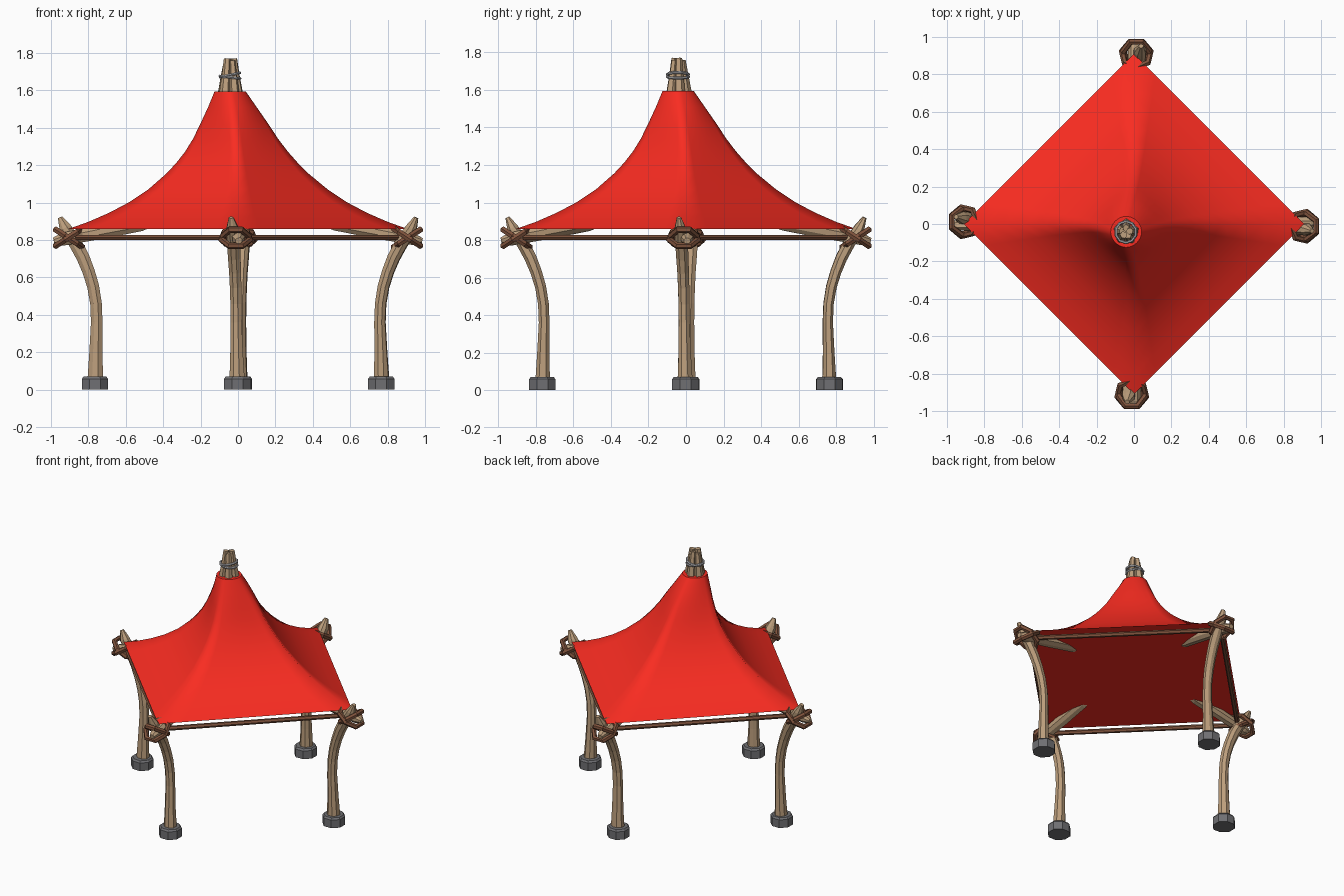
import bpy, bmesh, math, random
from mathutils import Vector

if "Cube" in bpy.data.objects:
    bpy.data.objects.remove(bpy.data.objects["Cube"])

random.seed(4)


def material(name, rgb):
    m = bpy.data.materials.new(name)
    m.diffuse_color = (*rgb, 1)
    m.use_nodes = True
    m.node_tree.nodes["Principled BSDF"].inputs["Base Color"].default_value = m.diffuse_color
    return m


RED = material("red_cloth", (0.95, 0.025, 0.015))
WOOD = material("tan_wood", (0.5, 0.34, 0.2))
ROPE = material("brown_rope", (0.21, 0.085, 0.045))
STONE = material("grey_stone", (0.16, 0.16, 0.17))
WIRE = material("grey_wire", (0.45, 0.45, 0.47))


def finish(name, bm, mat, turn=0):
    bmesh.ops.recalc_face_normals(bm, faces=bm.faces)
    me = bpy.data.meshes.new(name)
    bm.to_mesh(me)
    bm.free()
    ob = bpy.data.objects.new(name, me)
    ob.rotation_euler.z = turn
    bpy.context.collection.objects.link(ob)
    me.materials.append(mat)
    return ob


def bridge(bm, a, b):
    n = len(a)
    for i in range(n):
        bm.faces.new((a[i], a[(i + 1) % n], b[(i + 1) % n], b[i]))


def tube(name, pts, radii, mat, ref, sides=8, rough=0.0, closed=False, turn=0):
    """Faceted tube along a path; rough gives lengthwise grooves."""
    bm = bmesh.new()
    pts = [Vector(p) for p in pts]
    ref, n = Vector(ref), len(pts)
    groove = [1 + random.uniform(-rough, rough) for _ in range(sides)]
    rings = []
    for k, p in enumerate(pts):
        if closed:
            t = pts[(k + 1) % n] - pts[k - 1]
        else:
            t = pts[min(k + 1, n - 1)] - pts[max(k - 1, 0)]
        t.normalize()
        u = (ref - t * ref.dot(t)).normalized()
        v = t.cross(u)
        r = radii[k] if isinstance(radii, (list, tuple)) else radii
        ring = []
        for i in range(sides):
            a = math.tau * (i + 0.5) / sides
            ring.append(bm.verts.new(p + (u * math.cos(a) + v * math.sin(a)) * r * groove[i]))
        rings.append(ring)
    for a, b in zip(rings, rings[1:]):
        bridge(bm, a, b)
    if closed:
        bridge(bm, rings[-1], rings[0])
    else:
        bm.faces.new(rings[0])
        bm.faces.new(rings[-1])
    return finish(name, bm, mat, turn)


def lashing(name, centre, rx, ry, tilt, mat, thick, n=7, turn=0):
    """Angular rope ring, tilted about the y axis."""
    c, s = math.cos(tilt), math.sin(tilt)
    pts = []
    for i in range(n):
        a = math.tau * (i + 0.5) / n
        x, y = rx * math.cos(a), ry * math.sin(a)
        pts.append(Vector(centre) + Vector((x * c, y, x * s)))
    return tube(name, pts, thick, mat, (-s, 0, c), sides=6, closed=True, turn=turn)


# canopy: square hem rising to a round collar, (radius, height, squareness, shift)
profile = [(0.91, 0.858, 1, 0), (0.80, 0.897, 1, 0), (0.69, 0.945, 1, 0),
           (0.58, 1.003, 1, 0), (0.48, 1.07, 1, 0), (0.38, 1.155, 0.97, -0.003),
           (0.325, 1.212, 0.94, -0.005), (0.275, 1.272, 0.9, -0.008),
           (0.228, 1.34, 0.82, -0.013), (0.185, 1.415, 0.7, -0.019),
           (0.13, 1.51, 0.4, -0.03), (0.083, 1.595, 0.05, -0.042)]
bm = bmesh.new()
rings = []
for r, z, square, shift in profile:
    ring = []
    for i in range(32):
        q, f = divmod(i, 8)
        f /= 8
        a0, a1 = q * math.pi / 2, (q + 1) * math.pi / 2
        flat = Vector((math.cos(a0), math.sin(a0))).lerp(Vector((math.cos(a1), math.sin(a1))), f)
        a = a0 + f * math.pi / 2
        p = Vector((math.cos(a), math.sin(a))).lerp(flat, square) * r
        ring.append(bm.verts.new((p.x + shift, p.y + shift, z)))
    rings.append(ring)
for a, b in zip(rings, rings[1:]):
    bridge(bm, a, b)
for f in bm.faces:
    f.smooth = True
# flat underside and collar cap, with crisp borders
for ring in (rings[0], rings[-1]):
    cap = bm.faces.new(ring)
    for e in cap.edges:
        e.smooth = False
finish("canopy", bm, RED)

# four identical corners, each turned a quarter
for k in range(4):
    turn = k * math.pi / 2
    # curved post with a cut tip
    tube(f"post_{k}",
         [(0.765, -0.008, 0.06), (0.762, -0.01, 0.2), (0.757, -0.012, 0.36), (0.761, -0.013, 0.46),
          (0.776, -0.015, 0.55), (0.8, -0.018, 0.63), (0.83, -0.022, 0.705),
          (0.87, -0.026, 0.78), (0.925, -0.032, 0.862), (0.952, -0.038, 0.92)],
         [0.043, 0.036, 0.032, 0.032, 0.033, 0.034, 0.036, 0.037, 0.034, 0.013],
         WOOD, (0, 1, 0), rough=0.12, turn=turn)
    # stake reaching in under the canopy, its tip lost in the cloth
    tube(f"stake_{k}",
         [(0.985, 0.005, 0.795), (0.94, 0.004, 0.804), (0.72, 0, 0.847), (0.52, 0, 0.884), (0.45, 0, 0.895)],
         [0.018, 0.034, 0.038, 0.036, 0.02], WOOD, (0, 1, 0), rough=0.12, turn=turn)
    # stone foot
    tube(f"stone_foot_{k}",
         [(0.765, -0.003, 0), (0.765, -0.003, 0.058), (0.765, -0.003, 0.07)],
         [0.076, 0.076, 0.066], STONE, (1, 0, 0), rough=0.03, turn=turn)
    # edge pole between corners
    tube(f"edge_pole_{k}", [(0.885, 0, 0.813), (0, 0.885, 0.813)], 0.016, ROPE, (0, 0, 1), sides=6, turn=turn)
    # crossed rope lashings
    for j, tilt in enumerate((0.58, -0.58)):
        lashing(f"corner_rope_{k}_{j}", (0.908, -0.012, 0.812), 0.088, 0.07 + 0.008 * j, tilt, ROPE, 0.018, turn=turn)

# bundle of stick ends at the peak
for k in range(5):
    a = math.tau * k / 5 + 0.3
    c, s = math.cos(a), math.sin(a)
    top = 1.77 - 0.012 * (k % 3)
    tube(f"peak_stick_{k}",
         [(-0.043 + 0.04 * c, -0.043 + 0.04 * s, 1.59),
          (-0.043 + 0.029 * c, -0.043 + 0.029 * s, 1.68),
          (-0.043 + 0.02 * c, -0.043 + 0.02 * s, top)],
         [0.03, 0.024, 0.019], WOOD, (s, -c, 0), sides=6, rough=0.12)

# wire rings binding the peak
for j, tilt in enumerate((0.22, -0.12)):
    lashing(f"peak_wire_{j}", (-0.043, -0.043, 1.682 - 0.012 * j), 0.057, 0.057, tilt, WIRE, 0.008, n=10)
